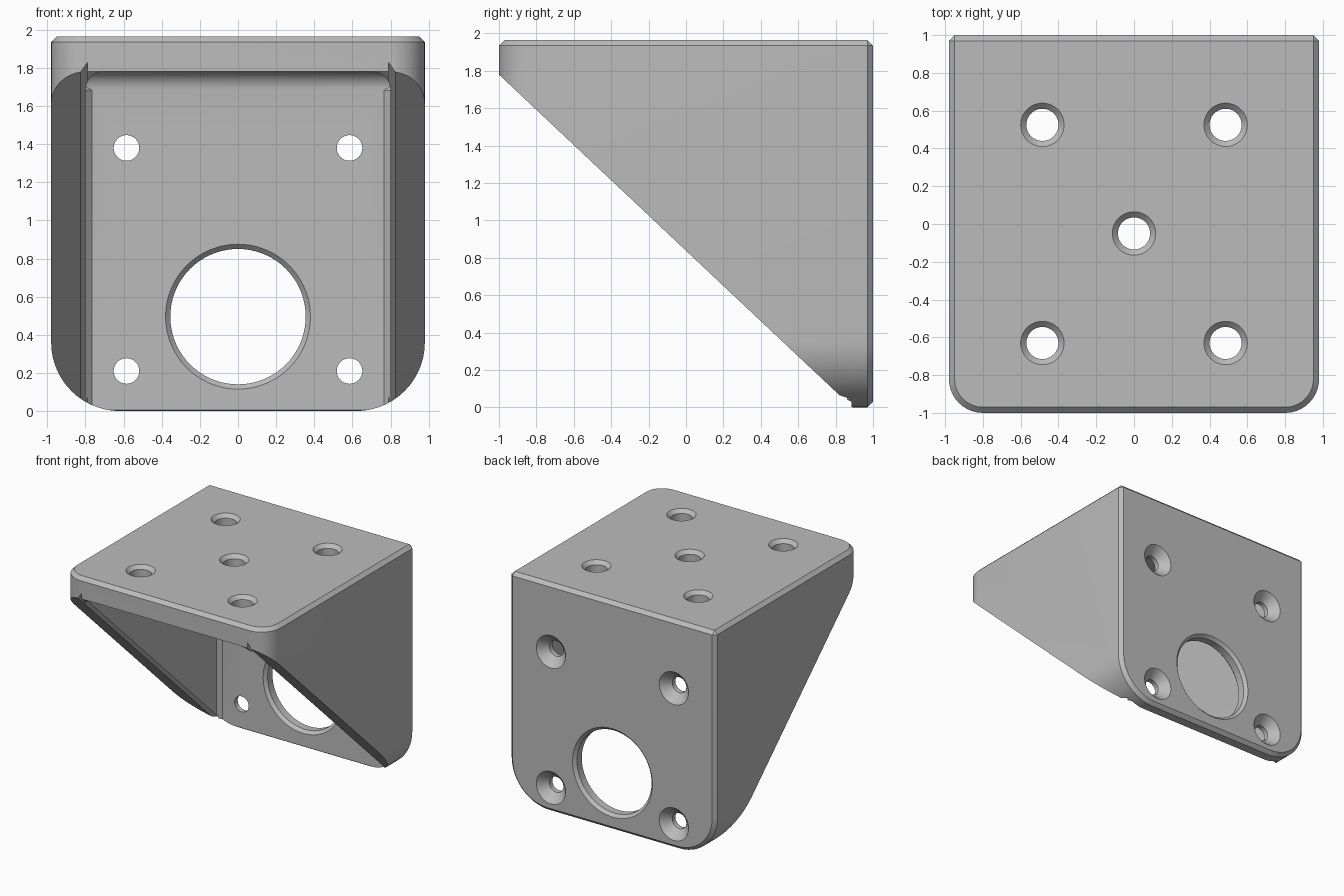
import bpy, bmesh, math
from mathutils import Vector

cube = bpy.data.objects.get("Cube")
if cube:
    bpy.data.objects.remove(cube, do_unlink=True)

W, TOP = 0.98, 1.965            # half width, height
WALL, PLATE, UNDER = 0.8, 0.885, 1.782   # inner faces of side, back and top
EDGE = 0.03                     # outer chamfer

grey = bpy.data.materials.new("light_grey")
grey.use_nodes = True
grey.diffuse_color = (0.5, 0.5, 0.5, 1)
grey.node_tree.nodes["Principled BSDF"].inputs["Base Color"].default_value = (0.5, 0.5, 0.5, 1)


def make_object(name, bm):
    bmesh.ops.recalc_face_normals(bm, faces=bm.faces[:])
    mesh = bpy.data.meshes.new(name)
    bm.to_mesh(mesh)
    bm.free()
    mesh.materials.append(grey)
    obj = bpy.data.objects.new(name, mesh)
    bpy.context.collection.objects.link(obj)
    return obj


def prism(bm, points, along):
    face = bm.faces.new([bm.verts.new(p) for p in points])
    out = bmesh.ops.extrude_face_region(bm, geom=[face])
    verts = [g for g in out["geom"] if isinstance(g, bmesh.types.BMVert)]
    bmesh.ops.translate(bm, verts=verts, vec=along)
    bmesh.ops.recalc_face_normals(bm, faces=bm.faces[:])


def side_prism(bm, profile, half):
    prism(bm, [(-half, y, z) for y, z in profile], (2 * half, 0, 0))


def bevel(bm, test, width, segments=1):
    """Bevel every edge whose two end points pass the test."""
    edges = [e for e in bm.edges if test(e.verts[0].co, e.verts[1].co)]
    bmesh.ops.bevel(bm, geom=edges, offset=width, offset_type='OFFSET', segments=segments,
                    profile=0.5, affect='EDGES', clamp_overlap=False)


def near(a, b):
    return abs(a - b) < 1e-4


def both(p, q, axis, value):
    return near(p[axis], value) and near(q[axis], value)


def lathe(bm, centre, axis, profile, count=48):
    """Closed turned solid; profile is (radius, distance along axis)."""
    u = Vector((1, 0, 0))
    v = axis.cross(u)
    rings = []
    for r, d in profile:
        ring = []
        for i in range(count):
            a = math.tau * i / count
            ring.append(bm.verts.new(centre + axis * d + r * (u * math.cos(a) + v * math.sin(a))))
        rings.append(ring)
    for low, high in zip(rings, rings[1:]):
        for i in range(count):
            j = (i + 1) % count
            bm.faces.new((low[i], low[j], high[j], high[i]))
    bm.faces.new(rings[0])
    bm.faces.new(rings[-1])


# Outer block: rounded front and bottom corners, chamfered top and back rims
bm = bmesh.new()
side_prism(bm, [(1, 0), (1, TOP), (-1, TOP), (-1, 1), (0, 0)], W)
bevel(bm, lambda p, q: both(p, q, 1, -1) and near(p.x, q.x), 0.18, 10)
bevel(bm, lambda p, q: both(p, q, 2, 0) and near(p.x, q.x), 0.36, 14)


def on_rim(p, q):
    top, back = both(p, q, 2, TOP), both(p, q, 1, 1)
    return top or back


bevel(bm, on_rim, EDGE)
bracket = make_object("bracket", bm)

# Inner cavity with filleted corners
bm = bmesh.new()
side_prism(bm, [(PLATE, -0.2), (PLATE, UNDER), (-1.2, UNDER), (-1.2, -0.2)], WALL)
bevel(bm, lambda p, q: both(p, q, 2, UNDER) and not both(p, q, 1, -1.2), 0.1, 8)
bevel(bm, lambda p, q: both(p, q, 1, PLATE) and near(p.x, q.x) and abs(p.z - q.z) > 1, 0.035)
cavity = make_object("cavity_cutter", bm)

# Sloped cut under the side walls
start, end = Vector((0, -1, 1.78)), Vector((0, PLATE, 0.005))
down = (end - start).normalized()
normal = Vector((0, -down.z, down.y))
bm = bmesh.new()
a, b = start - down * 0.3, end + down * 0.3
side_prism(bm, [(a.y, a.z), (b.y, b.z), (a.y, b.z)], 1.2)
slope = make_object("slope_cutter", bm)

# Chamfer along the inner edge of each slope
bm = bmesh.new()
for s in (-1, 1):
    section = [(WALL - 0.01, 0.035), (WALL + 0.035, -0.01), (WALL - 0.01, -0.01)]
    origin = start - down * 0.06
    prism(bm, [origin + Vector((s * x, 0, 0)) + normal * n for x, n in section], down * 2.62)
rims = make_object("slope_chamfer_cutter", bm)

# Bolt holes and the large opening
bm = bmesh.new()
up, back = Vector((0, 0, 1)), Vector((0, 1, 0))
for x, y in [(0, -0.05)] + [(s * 0.485, y) for s in (-1, 1) for y in (0.525, -0.63)]:
    lathe(bm, Vector((x, y, TOP)), up, [(0.085, -0.3), (0.085, -0.03), (0.125, 0.01)])
for x in (-0.585, 0.585):
    for z in (0.21, 1.38):
        lathe(bm, Vector((x, 1, z)), back, [(0.067, -0.2), (0.067, -0.073), (0.15, 0.01)])
lathe(bm, Vector((0, 1, 0.495)), back,
      [(0.39, PLATE - 1.01), (0.355, PLATE - 0.975), (0.355, -0.025), (0.39, 0.01)], 72)
holes = make_object("hole_cutter", bm)

# Apply the cuts
bpy.context.view_layer.objects.active = bracket
for cutter in (cavity, slope, rims, holes):
    mod = bracket.modifiers.new(cutter.name, 'BOOLEAN')
    mod.operation, mod.solver, mod.object = 'DIFFERENCE', 'EXACT', cutter
    bpy.ops.object.modifier_apply(modifier=mod.name)
    bpy.data.objects.remove(cutter, do_unlink=True)

bpy.ops.object.select_all(action='DESELECT')
bracket.select_set(True)
bpy.ops.object.shade_smooth_by_angle(angle=math.radians(25))
